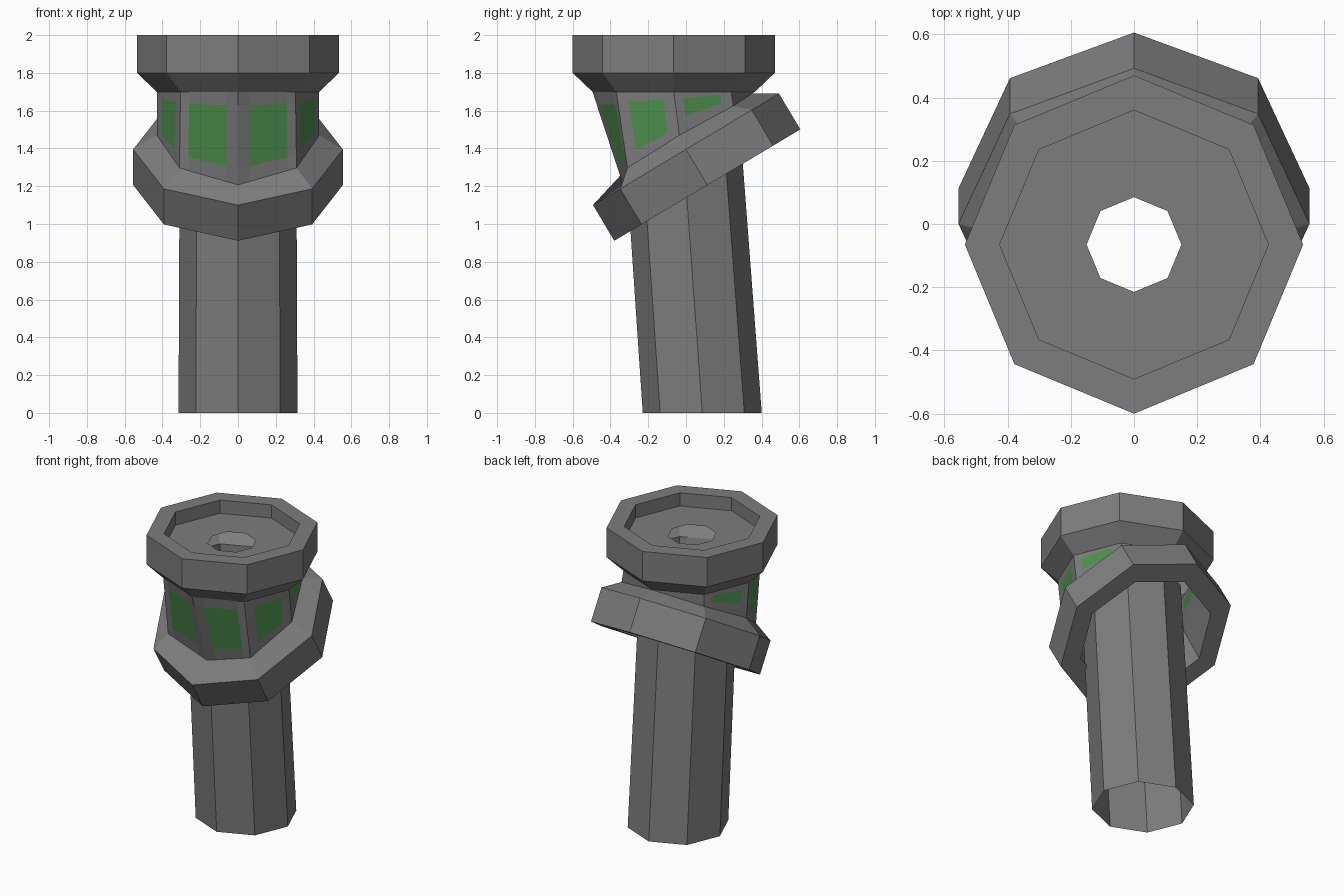
import bpy, bmesh, math
from mathutils import Vector

if "Cube" in bpy.data.objects:
    bpy.data.objects.remove(bpy.data.objects["Cube"])


def material(name, rgb):
    m = bpy.data.materials.new(name)
    m.diffuse_color = (*rgb, 1)
    m.use_nodes = True
    m.node_tree.nodes["Principled BSDF"].inputs["Base Color"].default_value = m.diffuse_color
    return m


GREY = material("concrete_grey", (0.205, 0.205, 0.205))
GREEN = material("window_green", (0.075, 0.28, 0.075))


def octagon(r, z, cy=0.0):
    # first corner points to the front (-y)
    return [Vector((r * math.sin(i * math.pi / 4), cy - r * math.cos(i * math.pi / 4), z))
            for i in range(8)]


def finish(bm, name, mats):
    bmesh.ops.remove_doubles(bm, verts=bm.verts, dist=0.0005)
    bmesh.ops.recalc_face_normals(bm, faces=bm.faces)
    me = bpy.data.meshes.new(name)
    bm.to_mesh(me)
    bm.free()
    for m in mats:
        me.materials.append(m)
    ob = bpy.data.objects.new(name, me)
    bpy.context.collection.objects.link(ob)
    return ob


def loft(name, rings, closed=False):
    bm = bmesh.new()
    vs = [[bm.verts.new(p) for p in ring] for ring in rings]
    if closed:
        vs.append(vs[0])
    for a, b in zip(vs, vs[1:]):
        for i in range(8):
            j = (i + 1) % 8
            bm.faces.new((a[i], a[j], b[j], b[i]))
    return finish(bm, name, [GREY])


CY = -0.065   # centre of the upper parts

# Leaning open shaft
loft("shaft", [octagon(0.315, 0, 0.086), octagon(0.308, 1.62, -0.03)])

# Flared rim with recessed roof and central hole
loft("roof_rim", [octagon(r, z, CY) for r, z in
                  [(0.43, 1.7), (0.535, 1.8), (0.535, 2.0), (0.425, 2.0),
                   (0.425, 1.91), (0.15, 1.91)]])

# Lower edge of the cabin, right half mirrored to the left
half = [Vector(p) for p in [(0, -0.333, 1.207), (0.31, -0.31, 1.297), (0.43, -0.035, 1.47),
                            (0.31, 0.25, 1.625), (0, 0.35, 1.69)]]
cabin_low = half + [Vector((-p.x, p.y, p.z)) for p in half[3:0:-1]]
cabin_top = octagon(0.43, 1.7, CY)

# Tilted collar around the cabin foot
TILT = math.radians(30.9)


def tilted(r, v, squash=1.0):
    out = []
    for p in octagon(r, 0):
        x, u = p.x * squash, p.y
        out.append(Vector((x, u * math.cos(TILT) - v * math.sin(TILT),
                           1.395 + u * math.sin(TILT) + v * math.cos(TILT))))
    return out


loft("tilted_collar", [tilted(0.574, 0, 0.967), tilted(0.574, -0.22, 0.967),
                       tilted(0.43, -0.22), cabin_low], closed=True)

# Cabin walls, with a green pane in the middle of each windowed side
S = {0: (0.2, 0.85), 1: (0.2, 0.8), 2: (0.15, 0.8)}
T = {0: (0.15, 0.83), 1: (0.15, 0.83), 2: (0.17, 0.6)}
bm = bmesh.new()
for side in range(8):
    a, b = side, (side + 1) % 8
    mirror = side > 3
    key = 7 - side if mirror else side
    if mirror:
        a, b = b, a

    def pt(s, t):
        return cabin_top[a].lerp(cabin_top[b], s).lerp(cabin_low[a].lerp(cabin_low[b], s), t)

    ss = (0, *S.get(key, ()), 1)
    ts = (0, *T.get(key, ()), 1)
    for i in range(len(ss) - 1):
        for j in range(len(ts) - 1):
            quad = [pt(ss[i], ts[j]), pt(ss[i + 1], ts[j]),
                    pt(ss[i + 1], ts[j + 1]), pt(ss[i], ts[j + 1])]
            f = bm.faces.new([bm.verts.new(p) for p in quad])
            f.material_index = 1 if (i == 1 and j == 1) else 0
finish(bm, "cabin_walls", [GREY, GREEN])
